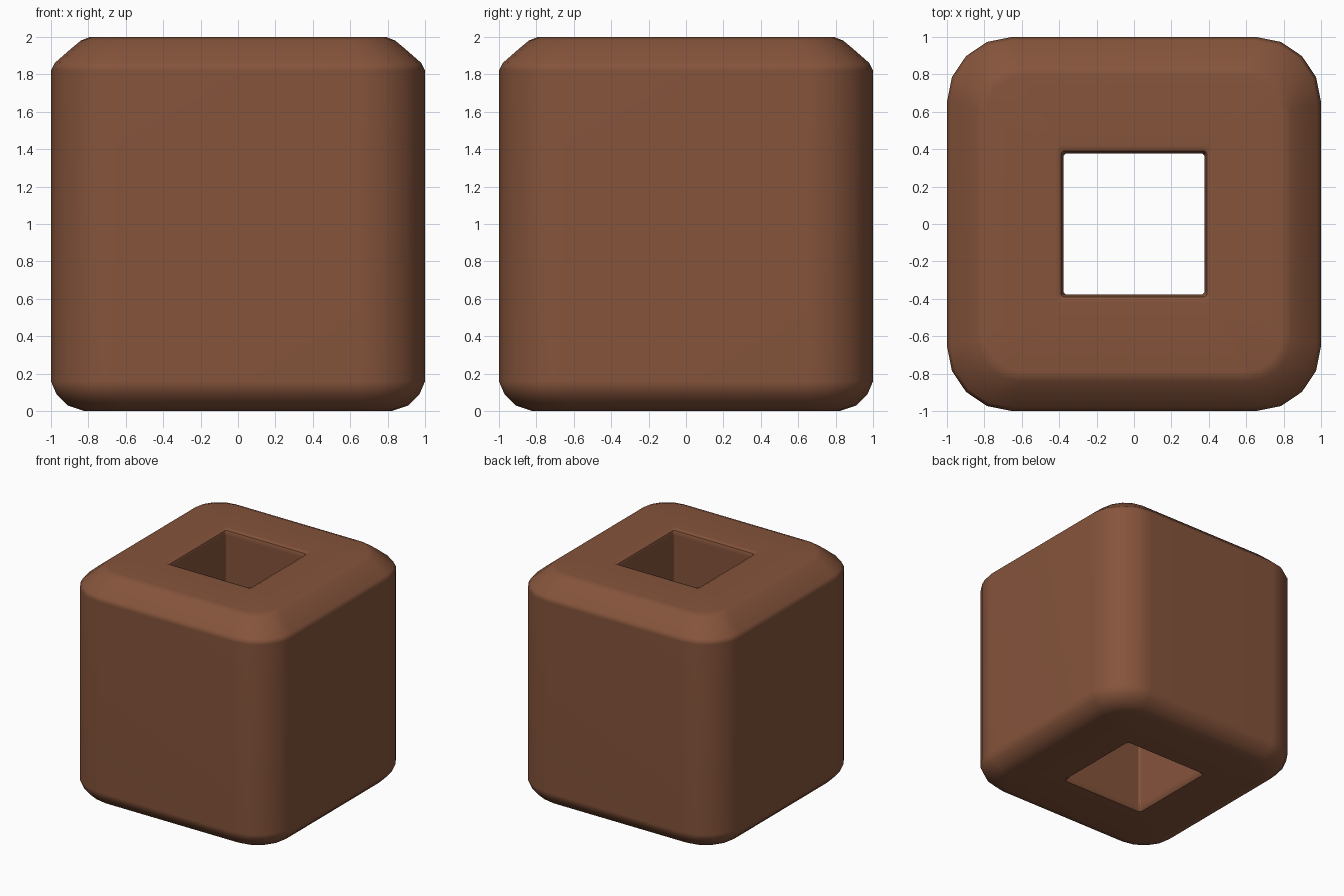
import bpy, bmesh, math

if "Cube" in bpy.data.objects:
    bpy.data.objects.remove(bpy.data.objects["Cube"])

SEG = 4  # segments per rounded corner


def ring(bm, half, radius, z):
    """Rounded square loop of vertices."""
    out = []
    c = half - radius
    for k, (sx, sy) in enumerate([(1, 1), (-1, 1), (-1, -1), (1, -1)]):
        for i in range(SEG + 1):
            a = math.pi / 2 * (k + i / SEG)
            out.append(bm.verts.new((sx * c + radius * math.cos(a),
                                     sy * c + radius * math.sin(a), z)))
    return out


# closed cross-section: (half width, corner radius, height)
section = [
    (0.41, 0.03, 0.0), (0.82, 0.22, 0.0), (0.91, 0.27, 0.03), (0.97, 0.32, 0.09),
    (1.0, 0.35, 0.16), (1.0, 0.35, 1.82), (0.98, 0.33, 1.86), (0.90, 0.27, 1.93),
    (0.84, 0.23, 1.98), (0.79, 0.20, 2.0), (0.42, 0.03, 2.0), (0.39, 0.02, 1.985),
    (0.377, 0.02, 1.95), (0.377, 0.02, 0.045),
]

# block with a square hole all the way through
bm = bmesh.new()
rings = [ring(bm, *s) for s in section]
for j, a in enumerate(rings):
    b = rings[(j + 1) % len(rings)]
    n = len(a)
    for i in range(n):
        bm.faces.new((a[i], a[(i + 1) % n], b[(i + 1) % n], b[i]))
bmesh.ops.recalc_face_normals(bm, faces=bm.faces)
mesh = bpy.data.meshes.new("hollow_block")
bm.to_mesh(mesh)
bm.free()
block = bpy.data.objects.new("hollow_block", mesh)
bpy.context.collection.objects.link(block)

# brown colour
brown = bpy.data.materials.new("brown")
brown.diffuse_color = (0.235, 0.088, 0.044, 1)
brown.use_nodes = True
brown.node_tree.nodes["Principled BSDF"].inputs["Base Color"].default_value = brown.diffuse_color
mesh.materials.append(brown)

# soft outer edges, flat large faces
bpy.context.view_layer.objects.active = block
block.select_set(True)
bpy.ops.object.shade_smooth_by_angle(angle=math.radians(40))
wn = block.modifiers.new("weighted_normals", 'WEIGHTED_NORMAL')
wn.keep_sharp = True
